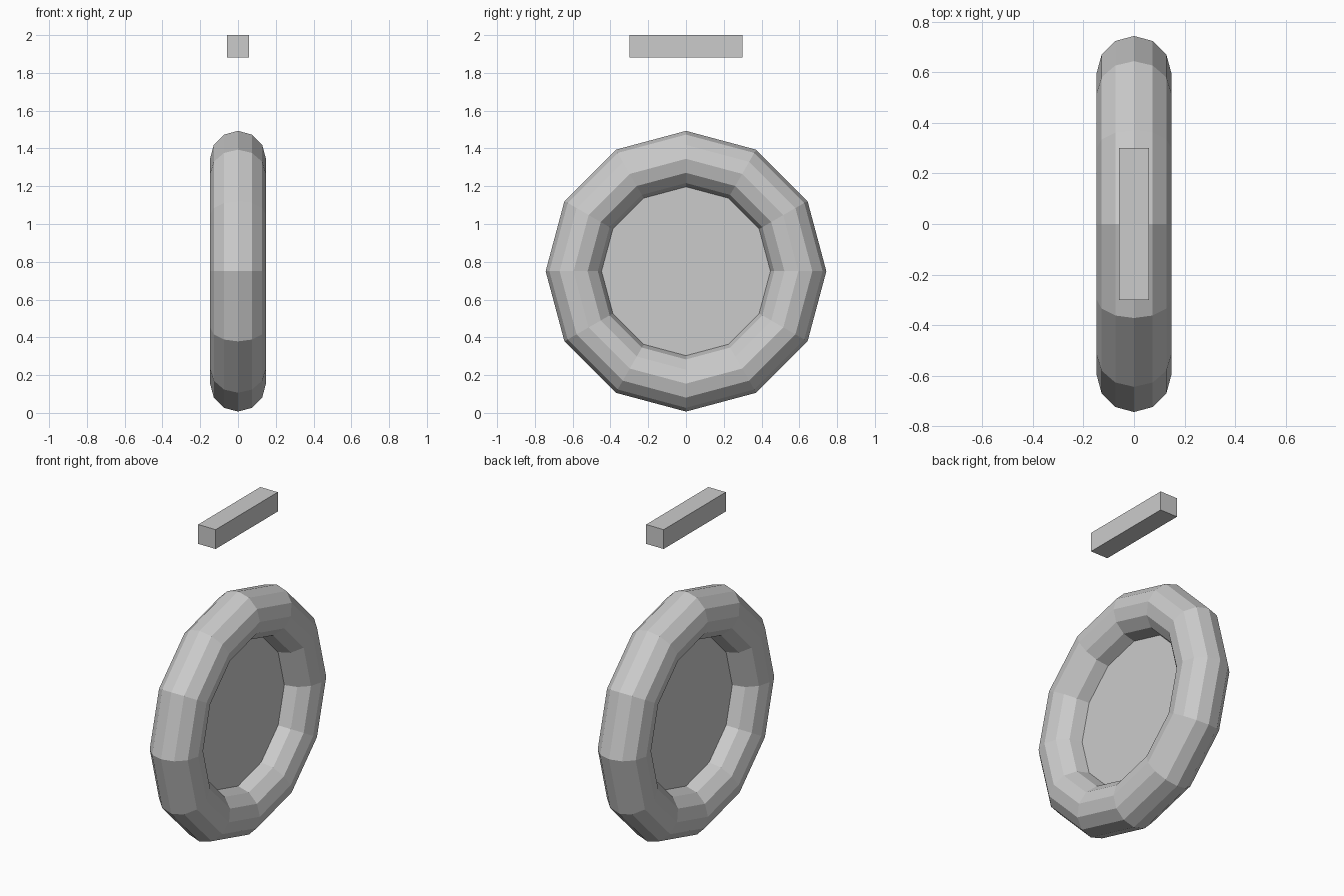
import bpy
from math import pi

if "Cube" in bpy.data.objects:
    bpy.data.objects.remove(bpy.data.objects["Cube"])

CENTRE = (0, 0, 0.75)
SIDEWAYS = (0, pi / 2, 0)  # ring axis along x
MAJOR, MINOR, SIDES = 0.595, 0.148, 12


def finish(name):
    obj = bpy.context.object
    obj.name = name
    bpy.ops.object.transform_apply(location=False, rotation=True, scale=True)
    return obj


# Upright low-poly ring
bpy.ops.mesh.primitive_torus_add(major_segments=SIDES, minor_segments=12,
                                 major_radius=MAJOR, minor_radius=MINOR,
                                 location=CENTRE, rotation=SIDEWAYS)
finish("ring")
bpy.ops.object.shade_flat()

# Flat membrane filling the hole
bpy.ops.mesh.primitive_circle_add(vertices=SIDES, radius=MAJOR - MINOR,
                                  fill_type='NGON', location=CENTRE)
disc = bpy.context.object
# start the polygon on the same corner as the ring, then stand it up
disc.rotation_euler = SIDEWAYS
finish("membrane")

# Floating bar above the ring
bpy.ops.mesh.primitive_cube_add(size=1, location=(0, 0, 1.941))
bpy.context.object.scale = (0.118, 0.6, 0.118)
finish("top_bar")
